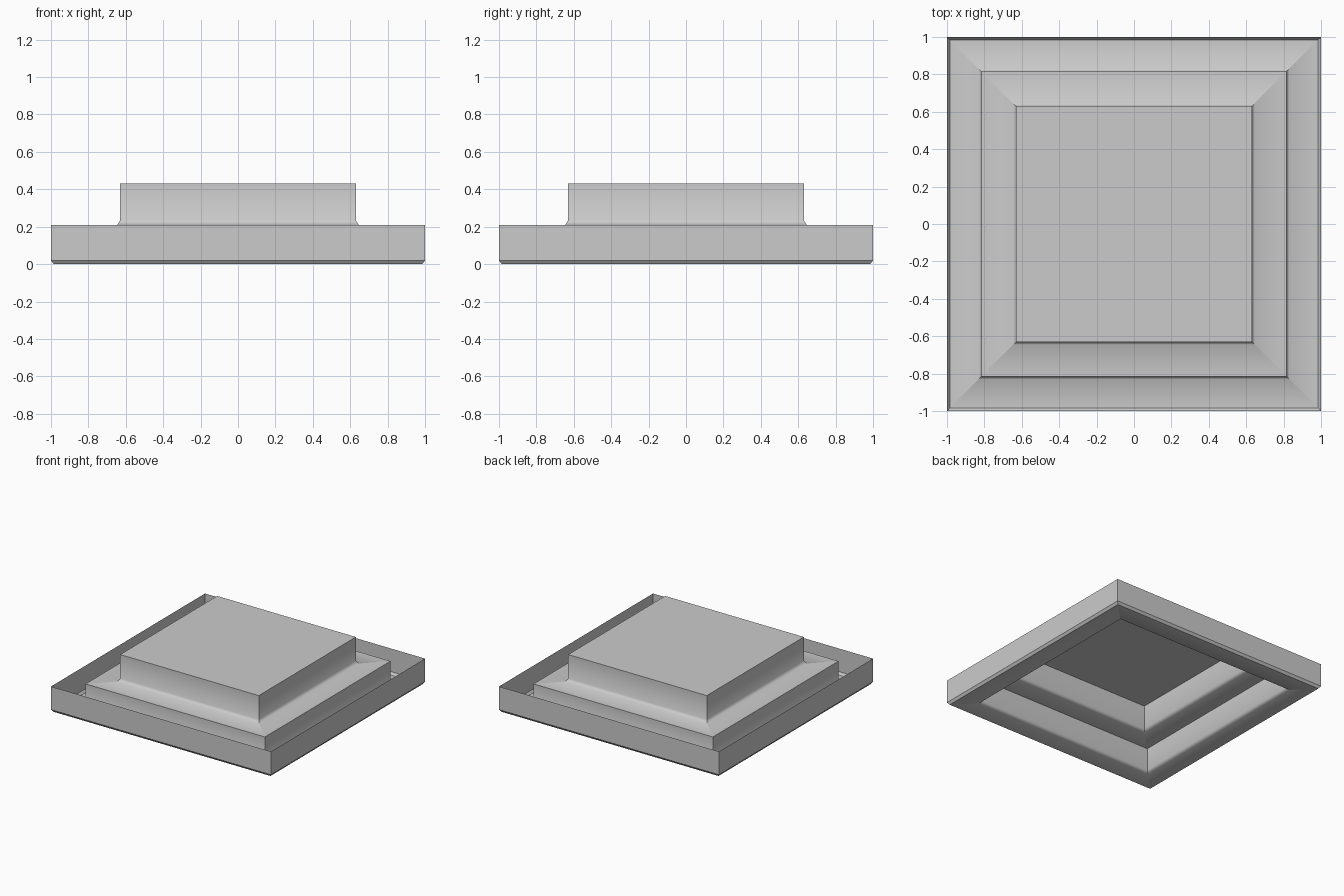
import bpy
import bmesh

cube = bpy.data.objects.get("Cube")
if cube:
    bpy.data.objects.remove(cube, do_unlink=True)

# One plain grey material
grey = bpy.data.materials.new("light grey")
grey.use_nodes = True
colour = (0.6, 0.6, 0.6, 1.0)
grey.diffuse_color = colour
grey.node_tree.nodes["Principled BSDF"].inputs["Base Color"].default_value = colour

# Cross-section from the outer rim to the raised top: half width, height, crisp edge
PROFILE = [
    (1.0, 0.21, False),     # open rim of the outer wall
    (1.0, 0.02, True),      # foot of the outer wall
    (0.985, 0.0, True),     # outer edge of the tray
    (0.83, 0.0, False),     # start of the lower cove
    (0.815, 0.025, False),
    (0.815, 0.21, True),    # lower step edge
    (0.645, 0.21, False),   # start of the upper cove
    (0.63, 0.235, False),
    (0.63, 0.43, True),     # top edge
]
CORNERS = [(-1, -1), (1, -1), (1, 1), (-1, 1)]

# Thin stepped sheet made of square rings
bm = bmesh.new()
rings = [[bm.verts.new((sx * a, sy * a, z)) for sx, sy in CORNERS]
         for a, z, crisp in PROFILE]
for lower, upper in zip(rings, rings[1:]):
    for i in range(4):
        j = (i + 1) % 4
        bm.faces.new((lower[i], lower[j], upper[j], upper[i]))
bm.faces.new(rings[-1])

# Smooth only along the coves; step edges and mitred corners stay crisp
for face in bm.faces:
    face.smooth = True
for ring, (a, z, crisp) in zip(rings, PROFILE):
    for i in range(4):
        bm.edges.get((ring[i], ring[(i + 1) % 4])).smooth = not crisp
for lower, upper in zip(rings, rings[1:]):
    for v, w in zip(lower, upper):
        bm.edges.get((v, w)).smooth = False

mesh = bpy.data.meshes.new("stepped_panel")
bm.to_mesh(mesh)
bm.free()
mesh.materials.append(grey)
panel = bpy.data.objects.new("stepped_panel", mesh)
bpy.context.collection.objects.link(panel)
